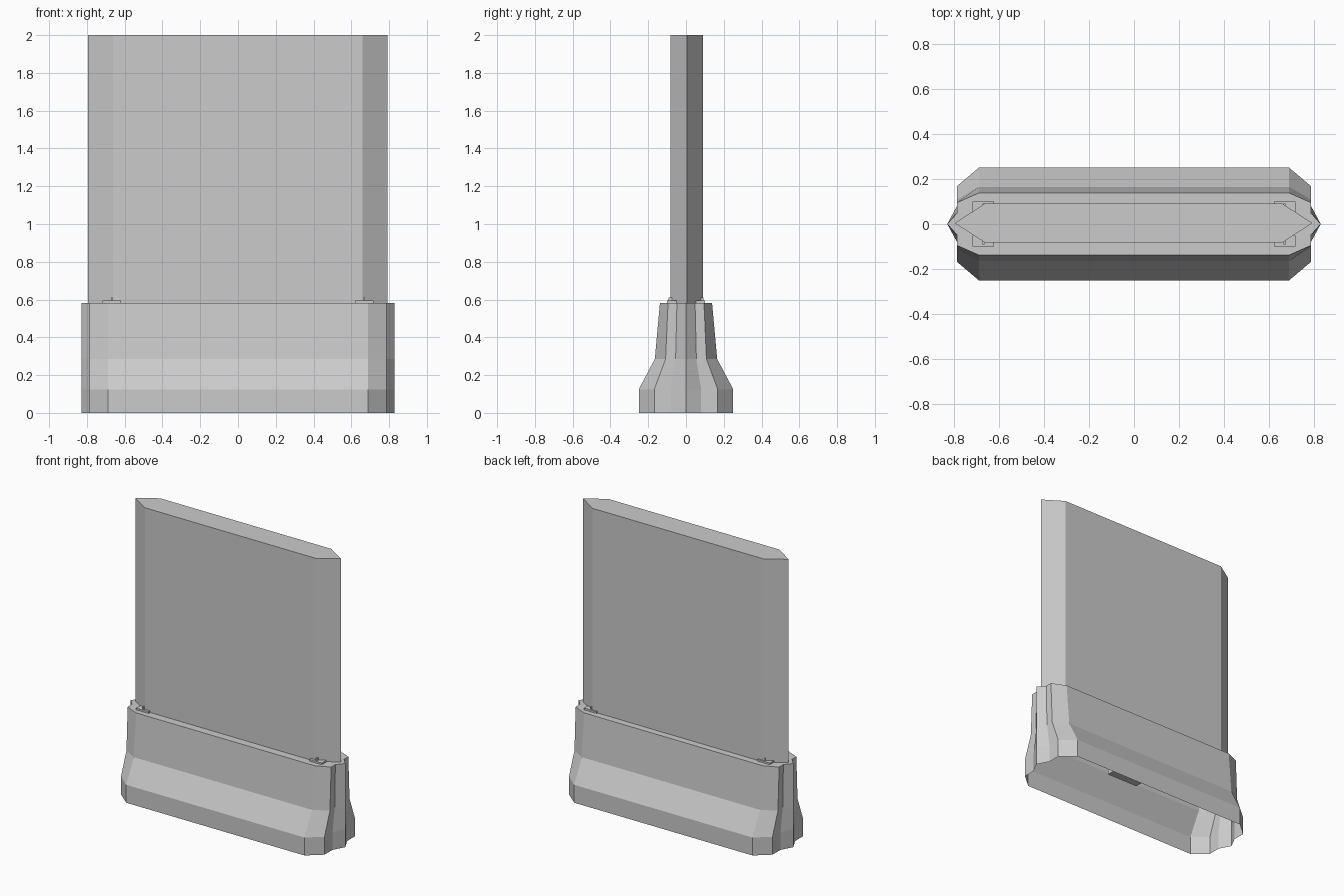
import bpy, bmesh

if "Cube" in bpy.data.objects:
    bpy.data.objects.remove(bpy.data.objects["Cube"])


def loft(name, rings, cap_bottom=True):
    """Skin a stack of closed rings, with a flat cap on top."""
    bm = bmesh.new()
    loops = [[bm.verts.new(p) for p in ring] for ring in rings]
    n = len(loops[0])
    for a, b in zip(loops, loops[1:]):
        for i in range(n):
            j = (i + 1) % n
            bm.faces.new((a[i], a[j], b[j], b[i]))
    bm.faces.new(loops[-1])
    if cap_bottom:
        bm.faces.new(list(reversed(loops[0])))
    mesh = bpy.data.meshes.new(name)
    bm.to_mesh(mesh)
    bm.free()
    obj = bpy.data.objects.new(name, mesh)
    bpy.context.collection.objects.link(obj)
    return obj


def box(name, x0, x1, y0, y1, z0, z1):
    x0, x1 = sorted((x0, x1))
    y0, y1 = sorted((y0, y1))
    corners = [(x0, y0), (x1, y0), (x1, y1), (x0, y1)]
    return loft(name, [[(x, y, z) for x, y in corners] for z in (z0, z1)])


def base_ring(z, y_side, y_corner, y_tip):
    # one quarter of the plan, mirrored to all four corners
    q = [(0.688, y_side), (0.785, y_corner), (0.785, y_tip)]
    right = [(x, -y) for x, y in q] + [(0.828, 0)] + [(x, y) for x, y in reversed(q)]
    left = [(-x, -y) for x, y in right]
    return [(x, y, z) for x, y in right + left]


# flared hollow base, open underneath
loft("barrier_base", [
    base_ring(0.0, 0.25, 0.168, 0.08),
    base_ring(0.125, 0.25, 0.168, 0.08),
    base_ring(0.285, 0.165, 0.108, 0.055),
    base_ring(0.583, 0.138, 0.095, 0.048),
], cap_bottom=False)

# tall panel with pointed ends
plan = [(0.66, -0.086), (0.793, 0), (0.66, 0.086), (-0.66, 0.086), (-0.793, 0), (-0.66, -0.086)]
loft("barrier_panel", [[(x - 0.002, y + 0.004, z) for x, y in plan] for z in (0.5, 2.0)])

# small clips around the panel corners
for sx in (-1, 1):
    for sy in (-1, 1):
        box("corner_clip", sx * 0.62, sx * 0.717, sy * 0.05, sy * 0.1, 0.575, 0.595)
        box("clip_pin", sx * 0.663, sx * 0.673, sy * 0.075, sy * 0.092, 0.59, 0.612)

# block hanging inside the hollow base
box("inner_block", -0.12, 0.12, -0.12, 0.12, 0.24, 0.36)
